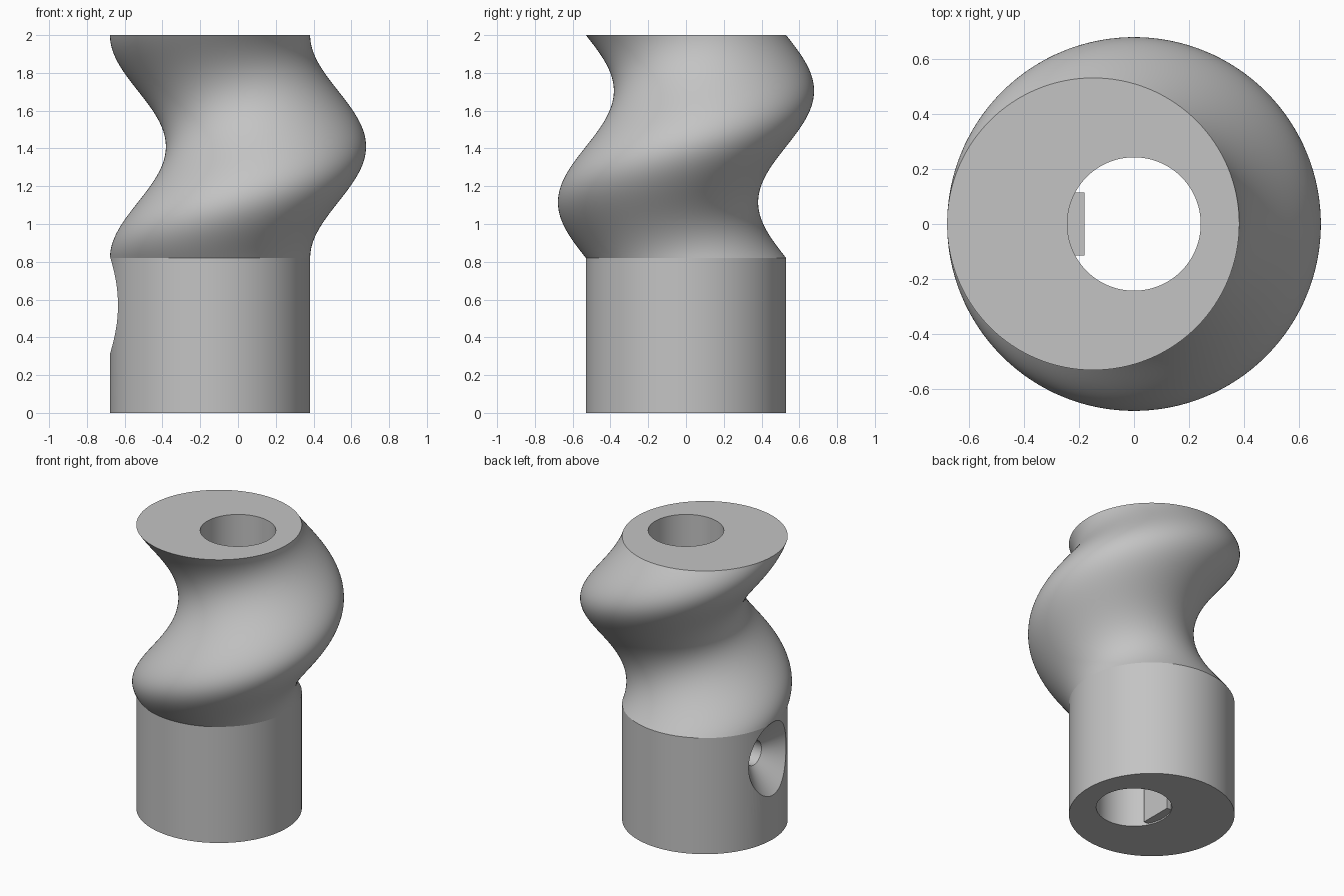
import bpy, bmesh
from math import cos, sin, pi, radians

cube = bpy.data.objects.get("Cube")
if cube:
    bpy.data.objects.remove(cube, do_unlink=True)

SEGS = 128        # sides of every round section
STEPS = 72        # layers in the twist
RADIUS, BORE, OFFSET = 0.53, 0.242, 0.148
BASE_TOP, TOP = 0.82, 2.0
HOLE_Z = 0.57

grey = bpy.data.materials.new("plain_grey")
grey.use_nodes = True
colour = (0.55, 0.55, 0.55, 1)
grey.diffuse_color = colour
grey.node_tree.nodes["Principled BSDF"].inputs["Base Color"].default_value = colour


def finish(name, bm):
    bmesh.ops.recalc_face_normals(bm, faces=bm.faces)
    mesh = bpy.data.meshes.new(name)
    bm.to_mesh(mesh)
    bm.free()
    mesh.materials.append(grey)
    obj = bpy.data.objects.new(name, mesh)
    bpy.context.collection.objects.link(obj)
    return obj


def circle(bm, cx, cy, z, r):
    return [bm.verts.new((cx + r * cos(2 * pi * i / SEGS),
                          cy + r * sin(2 * pi * i / SEGS), z)) for i in range(SEGS)]


def bridge(bm, a, b):
    for i in range(SEGS):
        j = (i + 1) % SEGS
        bm.faces.new((a[i], a[j], b[j], b[i]))


def select_only(obj):
    bpy.ops.object.select_all(action='DESELECT')
    obj.select_set(True)
    bpy.context.view_layer.objects.active = obj


# Round base carrying an off-centre disc swept through one full turn, with a straight bore
bm = bmesh.new()
rings = [circle(bm, -OFFSET, 0, 0, RADIUS)]
for k in range(STEPS + 1):
    t = k / STEPS
    turn = pi + 2 * pi * t
    rings.append(circle(bm, OFFSET * cos(turn), OFFSET * sin(turn),
                        BASE_TOP + (TOP - BASE_TOP) * t, RADIUS))
rings += [circle(bm, 0, 0, z, BORE) for z in (TOP, 0)]
for k, ring in enumerate(rings):
    bridge(bm, ring, rings[(k + 1) % len(rings)])
body = finish("twisted_rotor", bm)

# Flat pad inside the bore
bm = bmesh.new()
bmesh.ops.create_cube(bm, size=1)
bmesh.ops.scale(bm, vec=(0.08, 0.23, BASE_TOP - 0.01), verts=bm.verts)
bmesh.ops.translate(bm, vec=(-0.22, 0, BASE_TOP / 2 + 0.005), verts=bm.verts)
pad = finish("bore_pad", bm)

# Countersunk screw hole, revolved around the x axis
bm = bmesh.new()
profile = [(-0.80, 0.40), (-0.53, 0.085), (-0.10, 0.085)]
hole_rings = []
for x, r in profile:
    hole_rings.append([bm.verts.new((x, r * cos(2 * pi * i / SEGS),
                                     HOLE_Z + r * sin(2 * pi * i / SEGS)))
                       for i in range(SEGS)])
for a, b in zip(hole_rings, hole_rings[1:]):
    bridge(bm, a, b)
bm.faces.new(hole_rings[0])
bm.faces.new(hole_rings[-1])
cutter = finish("screw_hole_cutter", bm)
cutter.hide_render = True

for obj in (body, pad):
    cut = obj.modifiers.new("screw_hole", 'BOOLEAN')
    cut.operation = 'DIFFERENCE'
    cut.solver = 'EXACT'
    cut.object = cutter
    select_only(obj)
    bpy.ops.object.modifier_apply(modifier=cut.name)
    bpy.ops.object.shade_smooth_by_angle(angle=radians(30))
bpy.data.objects.remove(cutter, do_unlink=True)

# Keep the seam between base and twist crisp all the way round
verts = body.data.vertices
for edge in body.data.edges:
    if all(abs(verts[v].co.z - BASE_TOP) < 0.001 for v in edge.vertices):
        edge.use_edge_sharp = True
